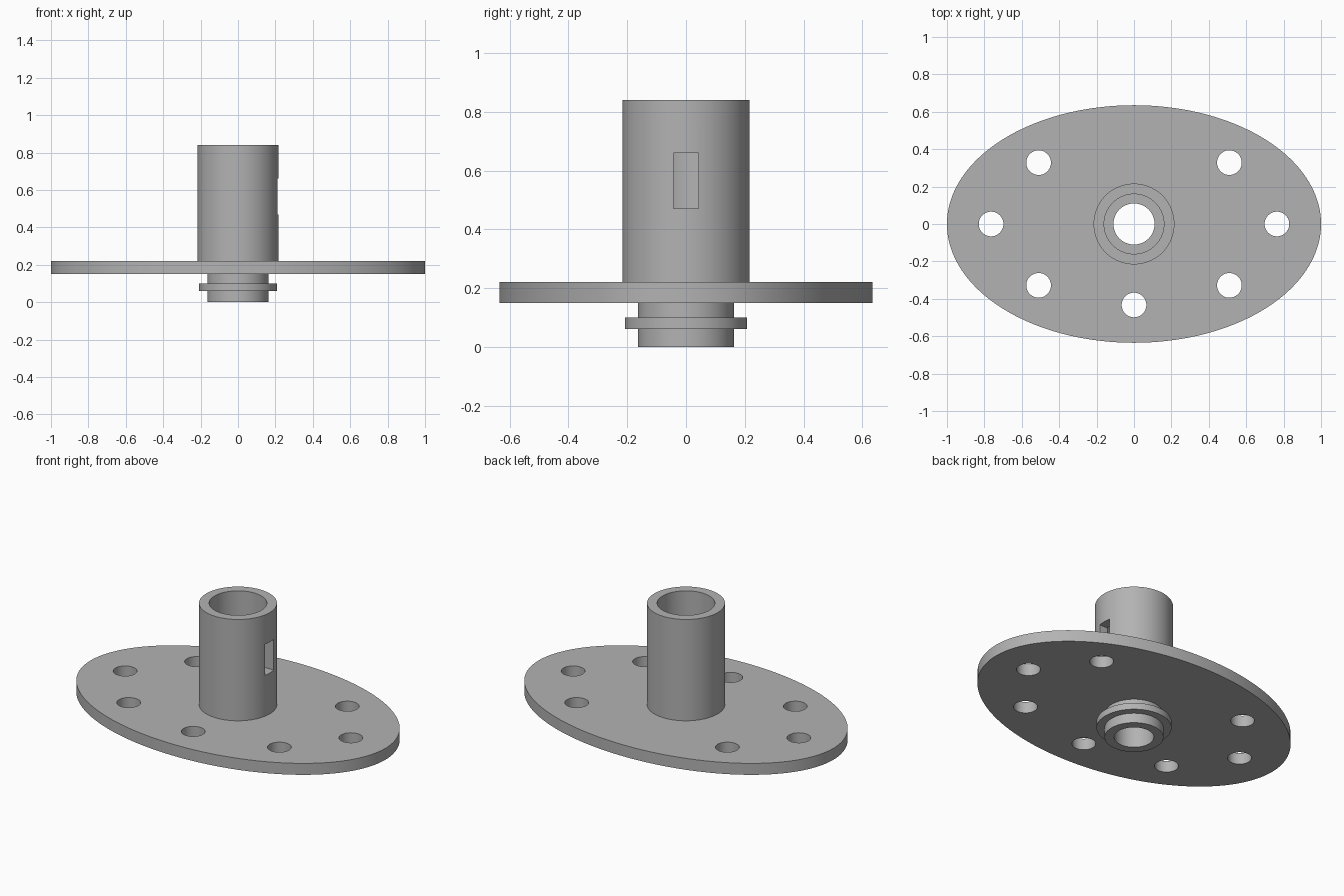
import bpy, math

cube = bpy.data.objects.get("Cube")
if cube:
    bpy.data.objects.remove(cube, do_unlink=True)

# Single grey finish
grey = bpy.data.materials.new("plain_grey")
grey.use_nodes = True
colour = (0.45, 0.45, 0.45, 1)
grey.diffuse_color = colour
grey.node_tree.nodes["Principled BSDF"].inputs["Base Color"].default_value = colour


def cylinder(name, radius, z0, z1, x=0, y=0, sides=96, stretch=1):
    """Upright cylinder from z0 to z1, optionally squashed in y."""
    bpy.ops.mesh.primitive_cylinder_add(
        vertices=sides, radius=radius, depth=z1 - z0, location=(x, y, (z0 + z1) / 2))
    obj = bpy.context.object
    obj.name = name
    obj.scale.y = stretch
    bpy.ops.object.transform_apply(location=True, rotation=False, scale=True)
    return obj


def combine(target, tool, operation):
    """Boolean the tool into the target and discard the tool."""
    mod = target.modifiers.new(operation.title(), "BOOLEAN")
    mod.operation = operation
    mod.solver = "EXACT"
    mod.object = tool
    bpy.context.view_layer.objects.active = target
    bpy.ops.object.modifier_apply(modifier=mod.name)
    bpy.data.objects.remove(tool, do_unlink=True)


# Oval flange plate
body = cylinder("flanged_hub", 1, 0.15, 0.22, sides=192, stretch=0.635)

# Upper tube, lower spigot and its collar
for name, radius, z0, z1 in (("tube", 0.216, 0.18, 0.84),
                             ("spigot", 0.163, 0, 0.19),
                             ("collar", 0.208, 0.06, 0.10)):
    combine(body, cylinder(name, radius, z0, z1), "UNION")

# Stepped bore
combine(body, cylinder("narrow_bore", 0.11, -0.1, 0.5), "DIFFERENCE")
combine(body, cylinder("wide_bore", 0.16, 0.22, 1), "DIFFERENCE")

# Bolt holes: one at each end, four diagonal, one at the front
holes = [(0, -0.433)]
for side in (-1, 1):
    holes += [(side * 0.764, 0), (side * 0.51, 0.328), (side * 0.51, -0.328)]
for x, y in holes:
    combine(body, cylinder("bolt_hole", 0.066, 0.1, 0.3, x, y, 48), "DIFFERENCE")

# Slot through the tube wall on the left side
bpy.ops.mesh.primitive_cube_add(size=1, location=(0.2, 0, 0.565))
slot = bpy.context.object
slot.scale = (0.2, 0.086, 0.19)
bpy.ops.object.transform_apply(location=True, rotation=False, scale=True)
combine(body, slot, "DIFFERENCE")

body.data.materials.clear()
body.data.materials.append(grey)
bpy.ops.object.select_all(action="DESELECT")
body.select_set(True)
bpy.context.view_layer.objects.active = body
bpy.ops.object.shade_smooth_by_angle(angle=math.radians(30))
